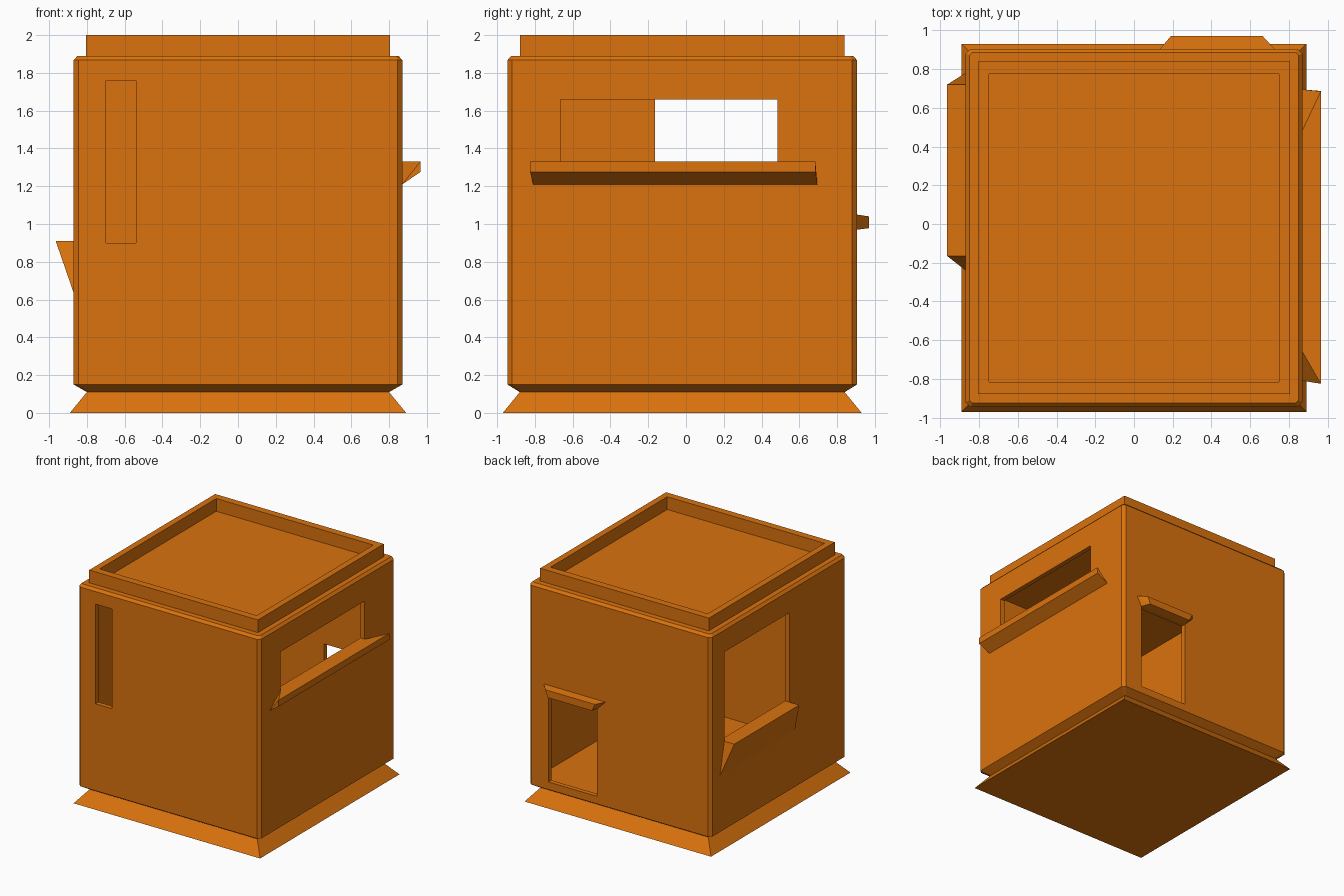
import bpy, bmesh

if "Cube" in bpy.data.objects:
    bpy.data.objects.remove(bpy.data.objects["Cube"])

orange = bpy.data.materials.new("orange")
orange.diffuse_color = (0.70, 0.17, 0.004, 1)
orange.use_nodes = True
orange.node_tree.nodes["Principled BSDF"].inputs["Base Color"].default_value = orange.diffuse_color
CY = -0.02          # building is slightly off centre in y
WALL = 0.04


def finish(bm, name):
    bmesh.ops.recalc_face_normals(bm, faces=bm.faces)
    me = bpy.data.meshes.new(name)
    bm.to_mesh(me)
    bm.free()
    me.materials.append(orange)
    ob = bpy.data.objects.new(name, me)
    bpy.context.collection.objects.link(ob)
    return ob


def ring(hx, hy, z, c=0.0):
    """Rectangle outline, with cut corners when c > 0."""
    pts = []
    for sx, sy in ((1, 1), (-1, 1), (-1, -1), (1, -1)):
        pair = [(sx * hx, sy * (hy - c)), (sx * (hx - c), sy * hy)]
        if sx * sy < 0:
            pair.reverse()
        pts += pair if c else pair[:1]
    return [(x, y + CY, z) for x, y in pts]


def loft(name, rings, closed=False):
    bm = bmesh.new()
    vs = [[bm.verts.new(p) for p in r] for r in rings]
    pairs = list(zip(vs, vs[1:]))
    if closed:
        pairs.append((vs[-1], vs[0]))
    else:
        bm.faces.new(vs[0])
        bm.faces.new(vs[-1])
    for a, b in pairs:
        for i in range(len(a)):
            j = (i + 1) % len(a)
            bm.faces.new((a[i], a[j], b[j], b[i]))
    return finish(bm, name)


def hull(name, pts):
    """Convex solid around a few corner points."""
    bm = bmesh.new()
    for p in pts:
        bm.verts.new(p)
    bmesh.ops.convex_hull(bm, input=bm.verts)
    bmesh.ops.dissolve_limit(bm, angle_limit=0.01, verts=bm.verts, edges=bm.edges)
    return finish(bm, name)


def box(name, x, y, z):
    return hull(name, [(a, b, c) for a in x for b in y for c in z])


# Flared base and roof parapet
loft("base", [ring(0.89, 0.95, 0), ring(0.80, 0.86, 0.11)])
loft("parapet", [ring(0.805, 0.858, 1.89), ring(0.805, 0.858, 2.0),
                 ring(0.75, 0.795, 2.0), ring(0.75, 0.795, 1.89)], closed=True)

# Walls with chamfered edges
walls = loft("walls", [ring(0.80, 0.86, 0.11, 0.01), ring(0.87, 0.925, 0.15, 0.025),
                       ring(0.87, 0.925, 1.868, 0.025), ring(0.85, 0.905, 1.89, 0.015)])

# Hollow room and wall openings
cutters = [
    box("room_cutter", (-0.87 + WALL, 0.87 - WALL),
        (CY - 0.925 + WALL, CY + 0.925 - WALL), (0.195, 1.85)),
    box("slit_cutter", (-0.70, -0.54), (-1.1, -0.8), (0.90, 1.76)),
    box("right_window_cutter", (0.7, 1.0), (-0.665, 0.485), (1.33, 1.66)),
    box("left_window_cutter", (-1.0, -0.7), (-0.165, 0.72), (0.91, 1.68)),
    box("door_cutter", (0.215, 0.68), (0.75, 1.1), (0.215, 0.97)),
]
for c in cutters:
    c.hide_render = True
    m = walls.modifiers.new(c.name, 'BOOLEAN')
    m.operation = 'DIFFERENCE'
    m.solver = 'EXACT'
    m.object = c
dg = bpy.context.evaluated_depsgraph_get()
cut_mesh = bpy.data.meshes.new_from_object(walls.evaluated_get(dg))
walls.modifiers.clear()
walls.data = cut_mesh
for c in cutters:
    bpy.data.objects.remove(c)

# Right window sill
hull("right_sill", [(x, y, z) for x, z, ys in (
    (0.87, 1.33, (-0.66, 0.485)), (0.965, 1.33, (-0.825, 0.685)),
    (0.965, 1.275, (-0.825, 0.687)), (0.87, 1.21, (-0.81, 0.695))) for y in ys])

# Left window sill, a tapering wedge
hull("left_sill", [(x, y, z) for x, z, ys in (
    (-0.87, 0.91, (-0.165, 0.72)), (-0.965, 0.91, (-0.165, 0.72)),
    (-0.87, 0.635, (-0.24, 0.78))) for y in ys])

# Canopy over the back door
hull("door_canopy", [(x, y, z) for y, z, xs in (
    (0.905, 1.05, (0.135, 0.725)), (0.97, 1.04, (0.19, 0.665)),
    (0.97, 0.978, (0.22, 0.64)), (0.905, 0.97, (0.215, 0.68))) for x in xs])
